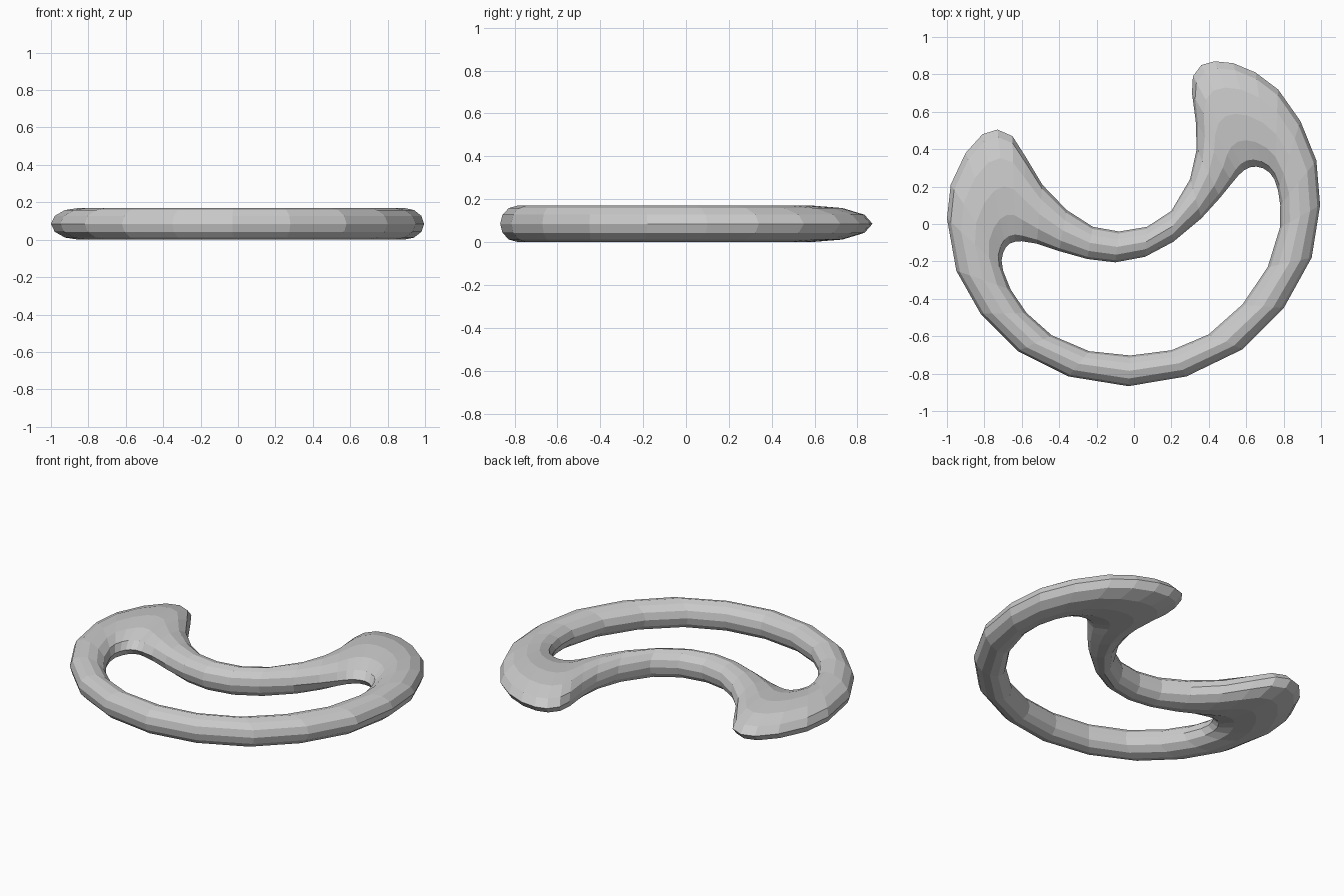
import bpy, bmesh, math

# Outer silhouette, anticlockwise from the bottom
outer = [(-.03,-.867), (.28,-.815), (.58,-.67), (.80,-.45), (.95,-.18), (.995,.10),
         (.975,.34), (.89,.55), (.77,.72), (.65,.81), (.53,.86), (.43,.87), (.36,.85),
         (.315,.79), (.31,.70), (.33,.55), (.335,.40), (.30,.24), (.20,.07), (.07,-.015),
         (-.08,-.04), (-.22,-.015), (-.36,.075), (-.49,.21), (-.58,.36), (-.65,.47),
         (-.73,.505), (-.81,.48), (-.90,.38), (-.98,.21), (-1,.03), (-.95,-.25),
         (-.82,-.48), (-.62,-.68), (-.35,-.815)]
# Matching points around the hole
inner = [(-.02,-.703), (.20,-.675), (.40,-.59), (.58,-.43), (.715,-.23), (.78,-.02),
         (.782,.10), (.77,.18), (.75,.24), (.725,.275), (.69,.298), (.655,.307), (.62,.303),
         (.59,.288), (.56,.262), (.525,.22), (.46,.14), (.36,.03), (.21,-.095), (.06,-.175),
         (-.10,-.205), (-.25,-.187), (-.40,-.145), (-.52,-.105), (-.60,-.092), (-.635,-.094),
         (-.665,-.105), (-.685,-.125), (-.70,-.155), (-.708,-.195), (-.70,-.25), (-.66,-.35),
         (-.575,-.475), (-.44,-.595), (-.24,-.68)]
HALF, SIDES = 0.085, 12

# Elliptical tube lofted between the two outlines
bm = bmesh.new()
rings = []
for (ox, oy), (ix, iy) in zip(outer, inner):
    ring = []
    for k in range(SIDES):
        a = 2 * math.pi * k / SIDES
        t = (1 - math.cos(a)) / 2
        ring.append(bm.verts.new((ox + (ix - ox) * t, oy + (iy - oy) * t,
                                  HALF + HALF * math.sin(a))))
    rings.append(ring)
for i, ring in enumerate(rings):
    nxt = rings[(i + 1) % len(rings)]
    for k in range(SIDES):
        j = (k + 1) % SIDES
        bm.faces.new((ring[k], nxt[k], nxt[j], ring[j]))
bmesh.ops.recalc_face_normals(bm, faces=bm.faces)
mesh = bpy.data.meshes.new("crescent_ring")
bm.to_mesh(mesh)
bm.free()
bpy.context.collection.objects.link(bpy.data.objects.new("crescent_ring", mesh))
